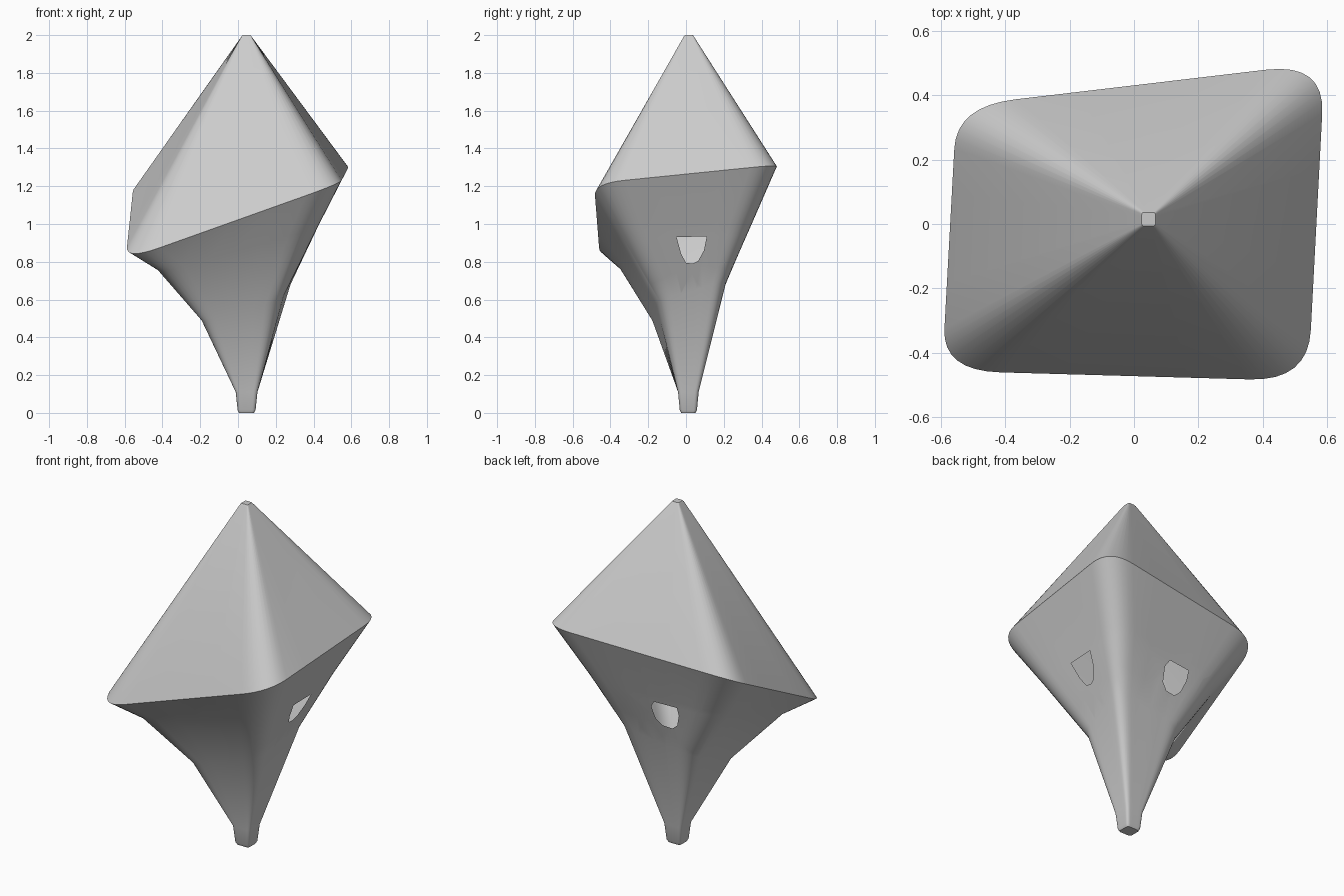
import bpy, bmesh, math
from mathutils import Vector

if "Cube" in bpy.data.objects:
    bpy.data.objects.remove(bpy.data.objects["Cube"])

ARC, SIDE = 8, 4   # segments per rounded corner / straight side


def ring_points(corners, frac):
    """Closed loop through four corners, each rounded with a quadratic curve."""
    pts = []
    c = [Vector(p) for p in corners]
    for i in range(4):
        p, prev, nxt = c[i], c[i - 1], c[(i + 1) % 4]
        a, b = p.lerp(prev, frac), p.lerp(nxt, frac)
        for k in range(ARC + 1):
            t = k / ARC
            pts.append(a.lerp(p, t).lerp(p.lerp(b, t), t))
        end = nxt.lerp(p, frac)
        for k in range(1, SIDE):
            pts.append(b.lerp(end, k / SIDE))
    return pts


def flat(x0, x1, y0, y1, z):
    return [(x0, y0, z), (x1, y0, z), (x1, y1, z), (x0, y1, z)]


def cut_hole(bm, axis, outline):
    """Remove a convex outline (u, z) from the wall facing +axis."""
    u = 1 - axis
    n = len(outline)
    cu = sum(p[0] for p in outline) / n
    cz = sum(p[1] for p in outline) / n
    planes = []
    for i in range(n):
        (u0, z0), (u1, z1) = outline[i], outline[(i + 1) % n]
        co, no = Vector((0, 0, z0)), Vector((0, 0, u0 - u1))
        co[u], no[u] = u0, z1 - z0
        mid = Vector((0, 0, cz))
        mid[u] = cu
        if (mid - co).dot(no) > 0:
            no = -no
        planes.append((co, no.normalized()))

    def inside(f):
        m = f.calc_center_median()
        return m[axis] > 0.1 and all((m - co).dot(no) < 1e-5 for co, no in planes)

    for co, no in planes:
        faces = [f for f in bm.faces if f.normal[axis] > 0.5
                 and max(v.co.z for v in f.verts) > 0.7
                 and min(v.co.z for v in f.verts) < 1.0
                 and max(v.co.z for v in f.verts) < 1.1]
        geom = set(faces)
        for f in faces:
            geom.update(f.edges)
            geom.update(f.verts)
        bmesh.ops.bisect_plane(bm, geom=list(geom), plane_co=co, plane_no=no, dist=1e-5)
        bm.normal_update()
    bmesh.ops.delete(bm, geom=[f for f in bm.faces if inside(f)], context='FACES')


# Cross-sections from foot to tip: front left, front right, back right, back left
rings = [
    (flat(0.005, 0.085, -0.025, 0.05, 0.0), 0.2),
    (flat(-0.002, 0.093, -0.033, 0.058, 0.015), 0.2),
    (flat(-0.012, 0.103, -0.042, 0.067, 0.11), 0.2),
    ([(-0.20, -0.185, 0.47), (0.23, -0.15, 0.60), (0.29, 0.215, 0.70), (-0.17, 0.19, 0.62)], 0.2),
    ([(-0.44, -0.35, 0.73), (0.42, -0.36, 0.98), (0.43, 0.36, 1.0), (-0.38, 0.27, 0.96)], 0.18),
    ([(-0.595, -0.455, 0.81), (0.54, -0.487, 1.215), (0.592, 0.50, 1.315), (-0.55, 0.365, 1.235)], 0.16),
    (flat(0.018, 0.072, -0.012, 0.042, 1.992), 0.16),
    (flat(0.024, 0.066, -0.006, 0.036, 2.0), 0.16),
]

# Hollow faceted shell lofted through the cross-sections
bm = bmesh.new()
loops = []
for corners, frac in rings:
    loops.append([bm.verts.new(p) for p in ring_points(corners, frac)])
for lo, hi in zip(loops, loops[1:]):
    n = len(lo)
    for i in range(n):
        j = (i + 1) % n
        bm.faces.new((lo[i], lo[j], hi[j], hi[i]))
bm.faces.new(loops[0][::-1])
bm.faces.new(loops[-1])
bmesh.ops.recalc_face_normals(bm, faces=bm.faces[:])
bm.normal_update()

# Openings in the right and back walls
cut_hole(bm, 0, [(-0.05, 0.93), (0.11, 0.935), (0.095, 0.86), (0.065, 0.805),
                 (0.035, 0.79), (0.0, 0.795), (-0.025, 0.84)])
cut_hole(bm, 1, [(-0.14, 0.935), (0.0, 0.94), (0.025, 0.90), (0.015, 0.82),
                 (-0.02, 0.785), (-0.08, 0.78), (-0.115, 0.81), (-0.14, 0.88)])

mesh = bpy.data.meshes.new("tapered_shell")
bm.to_mesh(mesh)
bm.free()
shell = bpy.data.objects.new("tapered_shell", mesh)
bpy.context.collection.objects.link(shell)
bpy.context.view_layer.objects.active = shell
shell.select_set(True)
bpy.ops.object.shade_smooth_by_angle(angle=math.radians(42))
